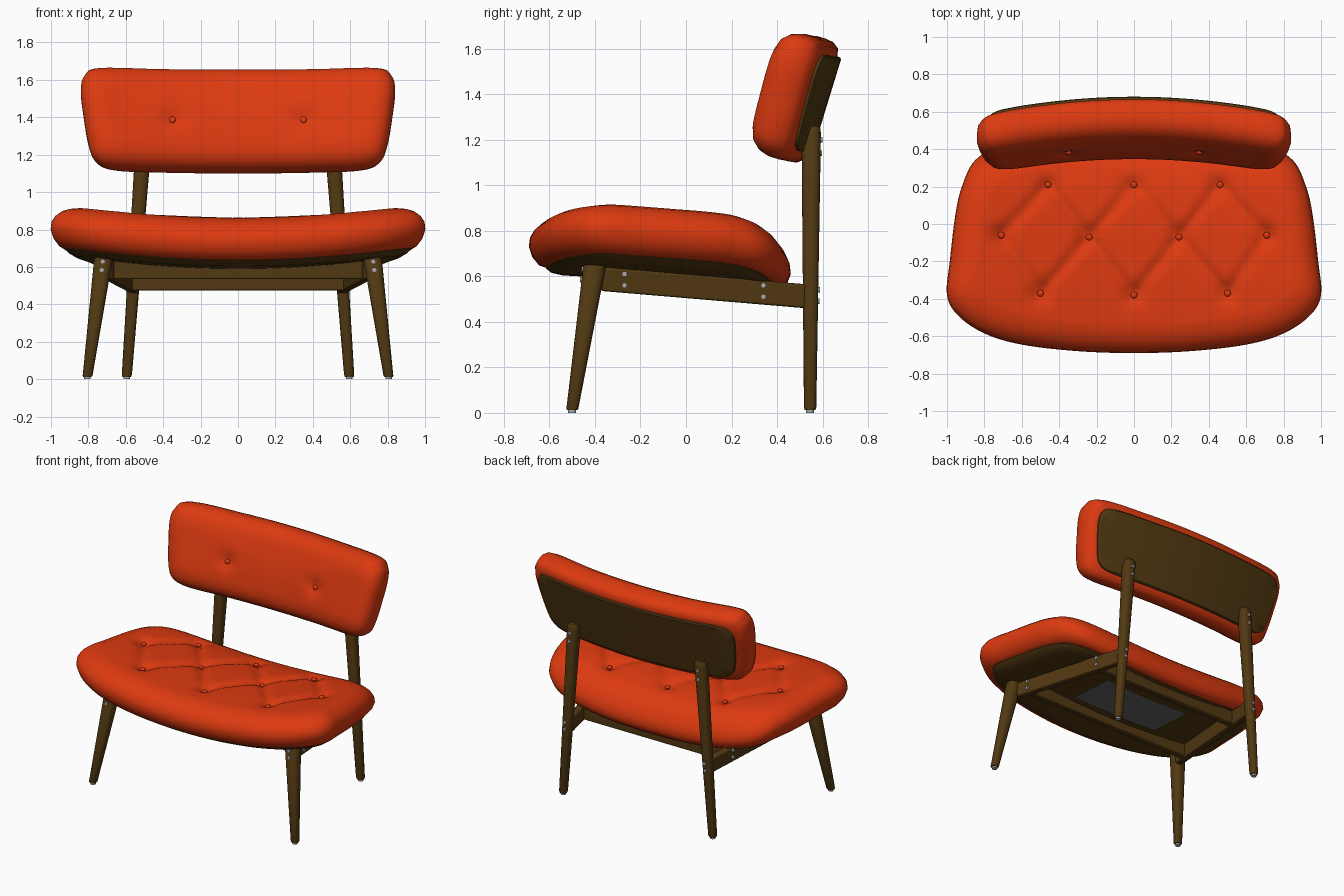
import bpy, bmesh, math
from mathutils import Vector

if "Cube" in bpy.data.objects:
    bpy.data.objects.remove(bpy.data.objects["Cube"])


def material(name, rgb):
    m = bpy.data.materials.new(name)
    m.diffuse_color = (*rgb, 1)
    m.use_nodes = True
    m.node_tree.nodes["Principled BSDF"].inputs["Base Color"].default_value = m.diffuse_color
    return m


RED = material("red upholstery", (0.72, 0.042, 0.005))
WOOD = material("dark wood", (0.085, 0.041, 0.006))
METAL = material("screw metal", (0.4, 0.4, 0.42))
GREY = material("grey lining", (0.13, 0.13, 0.13))


def finish(name, bm, mat, angle=35):
    bmesh.ops.recalc_face_normals(bm, faces=bm.faces[:])
    me = bpy.data.meshes.new(name)
    bm.to_mesh(me)
    bm.free()
    me.materials.append(mat)
    ob = bpy.data.objects.new(name, me)
    bpy.context.collection.objects.link(ob)
    bpy.ops.object.select_all(action='DESELECT')
    ob.select_set(True)
    bpy.context.view_layer.objects.active = ob
    bpy.ops.object.shade_smooth_by_angle(angle=math.radians(angle))
    return ob


def loft(name, rings, mat, angle=35):
    """Skin a list of equal closed rings and cap both ends."""
    bm = bmesh.new()
    vs = [[bm.verts.new(p) for p in r] for r in rings]
    n = len(rings[0])
    for a, b in zip(vs, vs[1:]):
        for i in range(n):
            j = (i + 1) % n
            bm.faces.new((a[i], a[j], b[j], b[i]))
    bm.faces.new(vs[0][::-1])
    bm.faces.new(vs[-1])
    return finish(name, bm, mat, angle)


def outline(half, steps=7):
    """Smooth closed outline from the right half, mirrored to the left."""
    pts = half + [(-x, y) for x, y in half[-2:0:-1]]
    pts = [Vector(p) for p in pts]
    n, out = len(pts), []
    for i in range(n):
        a, b, c, d = (pts[(i + k) % n] for k in (-1, 0, 1, 2))
        for k in range(steps):
            t = k / steps
            out.append(0.5 * (2 * b + (c - a) * t + (2 * a - 5 * b + 4 * c - d) * t * t
                              + (3 * b - a - 3 * c + d) * t ** 3))
    return out


def pad(name, pts, profile, place, mat, puff=0.0, n_top=36, angle=60):
    """Padded slab: edge profile of (inset, height), filled in on both faces."""
    a = max(p.x for p in pts)
    b = (max(p.y for p in pts) - min(p.y for p in pts)) / 2
    (i0, h0), (i1, h1) = profile[0], profile[-1]
    spec = [(i0, k / 8 + 0.01, h0) for k in range(8)]
    spec += [(i, 1, h) for i, h in profile]
    for k in range(n_top - 1, -1, -1):
        s = (k + 0.2) / n_top
        spec.append((i1, s, h1 + puff * (1 - s * s)))
    rings = [[place(p.x * (1 - i / a) * s, p.y * (1 - i / b) * s, h) for p in pts]
             for i, s, h in spec]
    return loft(name, rings, mat, angle)


def button(name, loc, normal):
    bm = bmesh.new()
    bmesh.ops.create_uvsphere(bm, u_segments=16, v_segments=10, radius=0.018)
    bmesh.ops.scale(bm, vec=(1, 1, 0.6), verts=bm.verts)
    bmesh.ops.rotate(bm, matrix=Vector((0, 0, 1)).rotation_difference(normal).to_matrix(),
                     verts=bm.verts)
    bmesh.ops.translate(bm, vec=loc, verts=bm.verts)
    finish(name, bm, RED, 80)


def cylinder(name, loc, axis, r, depth, mat):
    bm = bmesh.new()
    bmesh.ops.create_cone(bm, cap_ends=True, segments=14, radius1=r, radius2=r, depth=depth)
    bmesh.ops.rotate(bm, matrix=Vector((0, 0, 1)).rotation_difference(Vector(axis)).to_matrix(),
                     verts=bm.verts)
    bmesh.ops.translate(bm, vec=loc, verts=bm.verts)
    finish(name, bm, mat)


def leg(name, p0, p1, r0, r1):
    """Tapered leg with a soft square section and a rounded top."""
    p0, p1, rings = Vector(p0), Vector(p1), []
    for t, k in ((0, 0.85), (0.01, 1), (0.5, 1), (0.975, 1), (0.992, 0.92), (1, 0.75)):
        c, r = p0.lerp(p1, t), (r0 + (r1 - r0) * t) * k
        ring = []
        for i in range(28):
            w = 2 * math.pi * i / 28
            x, y = math.cos(w), math.sin(w)
            ring.append(c + Vector((math.copysign(abs(x) ** 0.8, x),
                                    math.copysign(abs(y) ** 0.8, y), 0)) * r)
        rings.append(ring)
    loft(name, rings, WOOD, 40)


def rail(name, p0, p1, width, height):
    p0, p1 = Vector(p0), Vector(p1)
    side = (p1 - p0).cross(Vector((0, 0, 1))).normalized() * width / 2
    up = Vector((0, 0, height / 2))
    ob = loft(name, [[p + side * a + up * b for a, b in ((-1, -1), (1, -1), (1, 1), (-1, 1))]
                     for p in (p0, p1)], WOOD)
    mod = ob.modifiers.new("soft edges", 'BEVEL')
    mod.width, mod.segments = 0.008, 2


# Seat: dished, sloping back, tufted in diamonds
YC = -0.115
ROWS = [[(-0.46, 0.21), (0, 0.21), (0.46, 0.21)],
        [(-0.71, -0.06), (-0.24, -0.07), (0.24, -0.07), (0.71, -0.06)],
        [(-0.5, -0.37), (0, -0.38), (0.5, -0.37)]]
TUFTS = [Vector(p) for row in ROWS for p in row]
SEAMS = [(Vector(p), Vector(q)) for r, s in zip(ROWS, ROWS[1:])
         for p in r for q in s if abs(p[0] - q[0]) < 0.3]


def seat_base(x, y):
    return 0.635 - 0.055 * (y + 0.6) + 0.09 * x * x - 0.6 * max(0, y - 0.15) ** 2


def seat_place(x, y, h):
    y += YC
    z = seat_base(x, y) + h
    if h > 0.15:
        p, d = Vector((x, y)), 9
        for a, b in SEAMS:
            t = min(1, max(0, (p - a).dot(b - a) / (b - a).length_squared))
            d = min(d, (p - a.lerp(b, t)).length)
        e = min((p - q).length for q in TUFTS)
        z -= min(1, (h - 0.15) / 0.08) * (0.016 * math.exp(-(d / 0.035) ** 2)
                                          + 0.022 * math.exp(-(e / 0.06) ** 2))
    return Vector((x, y, z))


seat_pts = outline([(x, y - YC) for x, y in (
    (0, -0.69), (0.3, -0.68), (0.6, -0.645), (0.8, -0.585), (0.94, -0.49), (1.0, -0.38),
    (0.985, -0.2), (0.955, 0.05), (0.92, 0.2), (0.85, 0.34), (0.7, 0.42), (0.4, 0.455),
    (0, 0.46))])
pad("seat_cushion", seat_pts,
    [(0.08, 0), (0.045, 0.01), (0.015, 0.045), (0, 0.09), (0.005, 0.13), (0.025, 0.165),
     (0.06, 0.197), (0.1, 0.217), (0.15, 0.23)], seat_place, RED, 0.02, 44)
pad("seat_board", seat_pts, [(0.15, -0.028), (0.1, -0.02), (0.075, -0.002), (0.075, 0.012)],
    seat_place, WOOD, n_top=3, angle=30)
for i, p in enumerate(TUFTS):
    button(f"seat_button_{i}", (p.x, p.y, seat_base(p.x, p.y) + 0.212), Vector((0, 0, 1)))

# Grey lining patch under the seat
bm = bmesh.new()
bmesh.ops.create_grid(bm, x_segments=16, y_segments=8, size=1)
for v in bm.verts:
    x, y = v.co.x * 0.35, v.co.y * 0.17 - 0.03
    v.co = (x, y, seat_base(x, y) - 0.033)
finish("seat_lining", bm, GREY)

# Backrest: tilted and bowed around the sitter
TILT = math.radians(17)
UP = Vector((0, math.sin(TILT), math.cos(TILT)))
FWD = Vector((0, -math.cos(TILT), math.sin(TILT)))


def back_place(x, v, h):
    if h > 0.2:
        e = math.hypot(abs(x) - 0.35, v + 0.03)
        h -= 0.02 * math.exp(-(e / 0.06) ** 2)
    return Vector((x, 0.625 - 0.14 * x * x, 1.37)) + UP * (v - 0.02) + FWD * h


back_pts = outline([(0, -0.285), (0.4, -0.28), (0.66, -0.268), (0.76, -0.225), (0.8, -0.13),
                    (0.825, 0.02), (0.84, 0.16), (0.82, 0.245), (0.74, 0.287), (0.4, 0.28),
                    (0, 0.278)])
pad("backrest_cushion", back_pts,
    [(0.06, 0.018), (0.025, 0.028), (0.005, 0.055), (0, 0.09), (0, 0.13), (0.012, 0.17),
     (0.04, 0.203), (0.08, 0.222), (0.12, 0.23)], back_place, RED, 0.012, 30)
pad("backrest_board", back_pts, [(0.07, 0), (0.062, 0.006), (0.062, 0.028)],
    back_place, WOOD, n_top=3, angle=30)
for s, side in ((-1, "left"), (1, "right")):
    button(f"backrest_button_{side}", back_place(s * 0.35, -0.03, 0.243), FWD)

# Legs, side rails, foot glides and screws on both sides
for s, side in ((-1, "left"), (1, "right")):
    leg(f"front_leg_{side}", (s * 0.805, -0.5, 0.012), (s * 0.718, -0.4, 0.655), 0.026, 0.05)
    leg(f"rear_leg_{side}", (s * 0.595, 0.545, 0.012), (s * 0.505, 0.55, 1.26), 0.027, 0.043)
    rail(f"side_rail_{side}", (s * 0.7, -0.37, 0.588), (s * 0.555, 0.53, 0.512), 0.05, 0.105)
    for part, x, y in (("front", 0.805, -0.5), ("rear", 0.595, 0.545)):
        cylinder(f"{part}_foot_glide_{side}", (s * x, y, 0.01), (0, 0, 1), 0.018, 0.02, METAL)
    spots = [(0.71, -0.27, 0.61, 0), (0.71, -0.27, 0.56, 0), (0.613, 0.34, 0.56, 0),
             (0.613, 0.34, 0.51, 0), (0.724, -0.452, 0.63, 1), (0.729, -0.457, 0.585, 1),
             (0.556, 0.58, 0.54, 1), (0.56, 0.579, 0.49, 1), (0.509, 0.591, 1.2, 1),
             (0.513, 0.59, 1.14, 1)]
    for i, (x, y, z, a) in enumerate(spots):
        cylinder(f"screw_{side}_{i}", (s * x, y, z), (0, 1, 0) if a else (1, 0, 0),
                 0.012, 0.016, METAL)

# Cross rails
rail("front_cross_rail", (-0.67, -0.28, 0.585), (0.67, -0.28, 0.585), 0.05, 0.1)
rail("rear_cross_rail", (-0.575, 0.34, 0.525), (0.575, 0.34, 0.525), 0.05, 0.1)
